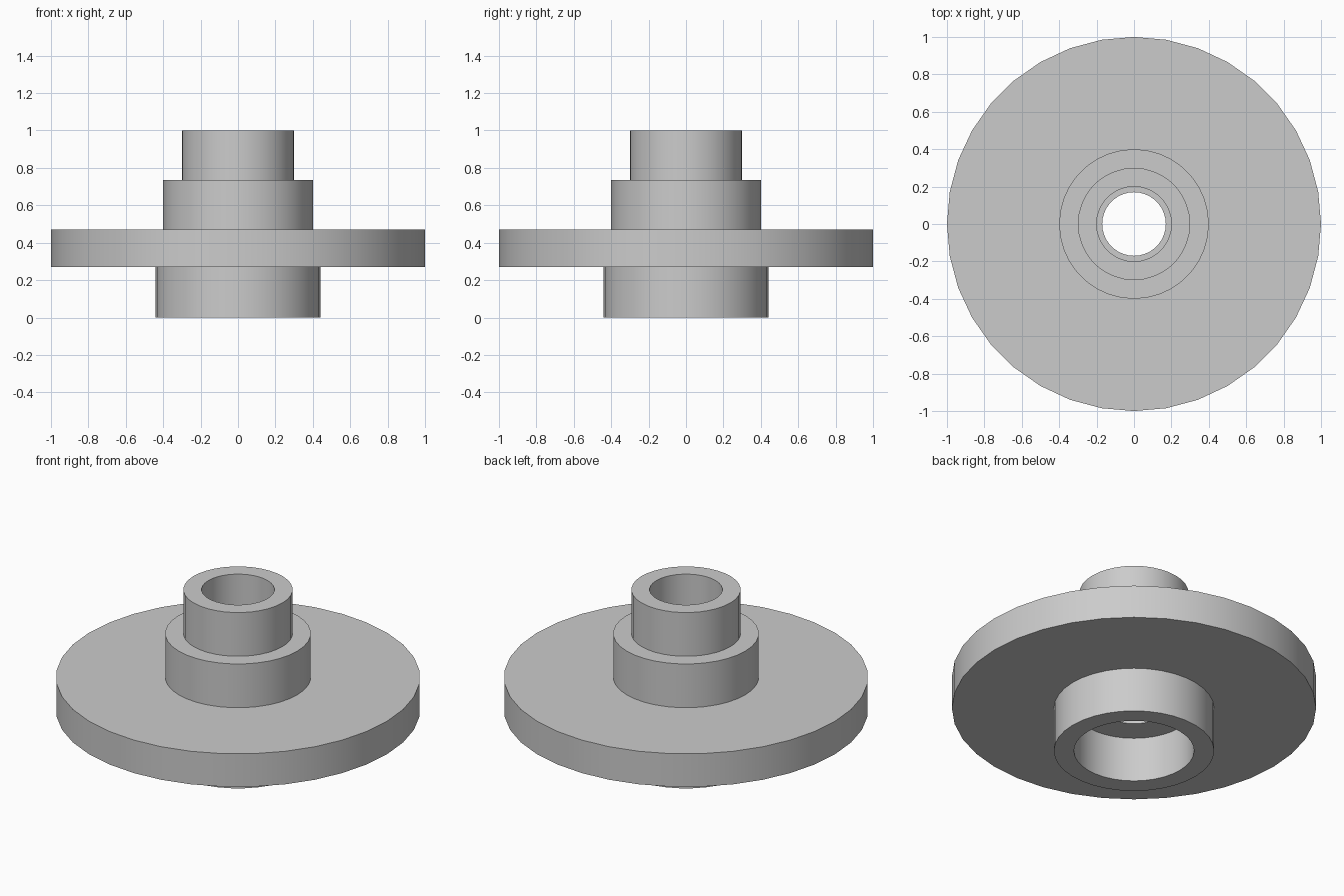
import bpy
import bmesh
import math

if "Cube" in bpy.data.objects:
    bpy.data.objects.remove(bpy.data.objects["Cube"])

SEGMENTS = 36

# Half section of the flanged hub (radius, height), outside then bore
PROFILE = [
    (0.33, 0.0), (0.44, 0.0), (0.44, 0.27),   # lower collar
    (1.0, 0.27), (1.0, 0.47),                 # flange
    (0.4, 0.47), (0.4, 0.735),                # shoulder
    (0.3, 0.735), (0.3, 1.0),                 # neck
    (0.2, 1.0), (0.2, 0.47),                  # upper bore
    (0.17, 0.47), (0.17, 0.27),               # narrow through hole
    (0.33, 0.27),                             # lower counterbore
]


def lathe(name, profile, segments):
    """Revolve a closed profile around z."""
    bm = bmesh.new()
    rings = []
    for i in range(segments):
        a = 2 * math.pi * i / segments
        rings.append([bm.verts.new((r * math.cos(a), r * math.sin(a), z))
                      for r, z in profile])
    n = len(profile)
    for i in range(segments):
        cur, nxt = rings[i], rings[(i + 1) % segments]
        for j in range(n):
            k = (j + 1) % n
            bm.faces.new((cur[j], nxt[j], nxt[k], cur[k]))
    bmesh.ops.recalc_face_normals(bm, faces=bm.faces[:])
    mesh = bpy.data.meshes.new(name)
    bm.to_mesh(mesh)
    bm.free()
    obj = bpy.data.objects.new(name, mesh)
    bpy.context.collection.objects.link(obj)
    return obj


# Flanged hub, smooth around with crisp steps
hub = lathe("flanged_hub", PROFILE, SEGMENTS)
bpy.context.view_layer.objects.active = hub
hub.select_set(True)
bpy.ops.object.shade_smooth_by_angle(angle=math.radians(30))
